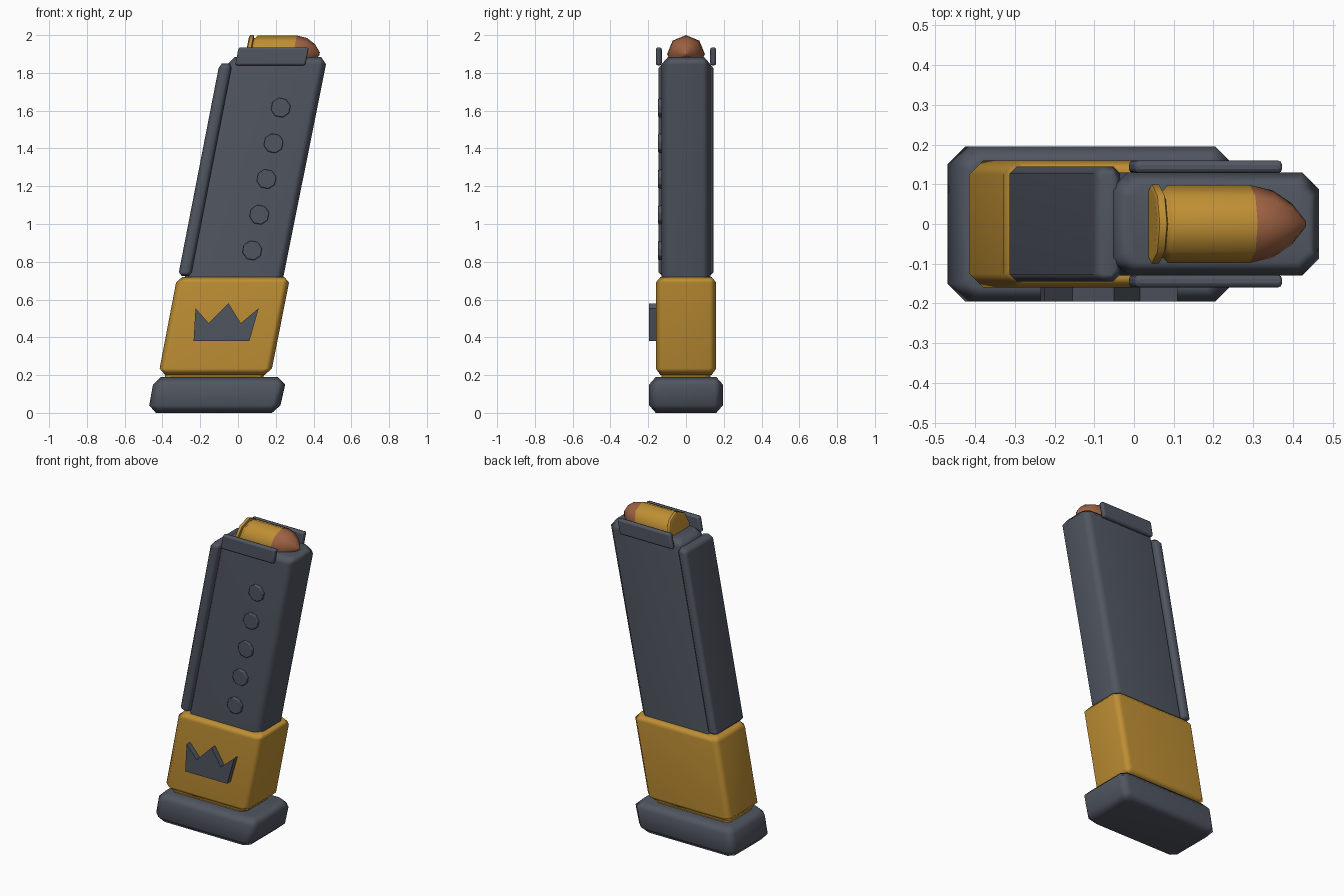
import bpy, bmesh
from math import sin, cos, pi, radians

LEAN = 0.2  # sideways lean per unit of height

cube = bpy.data.objects.get("Cube")
if cube:
    bpy.data.objects.remove(cube, do_unlink=True)


def material(name, rgb):
    m = bpy.data.materials.new(name)
    m.use_nodes = True
    m.diffuse_color = (*rgb, 1)
    m.node_tree.nodes["Principled BSDF"].inputs["Base Color"].default_value = (*rgb, 1)
    return m


steel = material("dark_steel", (0.08, 0.092, 0.118))
brass = material("brass_gold", (0.52, 0.275, 0.034))
copper = material("copper", (0.34, 0.12, 0.055))


def finish(name, bm, mats, bevel=0, angle=60):
    bmesh.ops.recalc_face_normals(bm, faces=bm.faces)
    mesh = bpy.data.meshes.new(name)
    bm.to_mesh(mesh)
    bm.free()
    for m in mats:
        mesh.materials.append(m)
    obj = bpy.data.objects.new(name, mesh)
    bpy.context.collection.objects.link(obj)
    mesh.shade_smooth()
    mesh.set_sharp_from_angle(angle=radians(angle))
    if bevel:
        mod = obj.modifiers.new("Bevel", "BEVEL")
        mod.width = bevel
        mod.segments = 2
    obj.modifiers.new("Weighted", "WEIGHTED_NORMAL").keep_sharp = True
    return obj


def bridge(bm, a, b, index=0):
    for i in range(len(a)):
        j = (i + 1) % len(a)
        bm.faces.new((a[i], a[j], b[j], b[i])).material_index = index


def loft(name, mat, sections):
    """Stack of chamfered rectangles: z, x min, x max, half depth, chamfer."""
    bm = bmesh.new()
    rings = []
    for z, a, b, h, c in sections:
        half = [(a, c - h), (a + c, -h), (b - c, -h), (b, c - h)]
        outline = half + [(x, -y) for x, y in reversed(half)]
        rings.append([bm.verts.new((x, y, z)) for x, y in outline])
    for lo, hi in zip(rings, rings[1:]):
        bridge(bm, lo, hi)
    bm.faces.new(rings[0])
    bm.faces.new(rings[-1])
    return finish(name, bm, [mat])


def plate(name, mat, outline, y0, y1, bevel=0):
    """Front-facing outline (x, z) given thickness along y."""
    bm = bmesh.new()
    a, b = ([bm.verts.new((x, y, z)) for x, z in outline] for y in (y0, y1))
    bridge(bm, a, b)
    bm.faces.new(a)
    bm.faces.new(b)
    return finish(name, bm, [mat], bevel, 35)


# Base foot
loft("base_foot", steel, [
    (0, -0.435, 0.18, 0.16, 0.03), (0.04, -0.47, 0.225, 0.195, 0.045),
    (0.15, -0.45, 0.25, 0.195, 0.045), (0.19, -0.41, 0.21, 0.16, 0.03)])

# Gold sleeve with a narrow neck under it
loft("sleeve_neck", brass, [
    (0.18, -0.39, 0.13, 0.13, 0.03), (0.23, -0.38, 0.15, 0.13, 0.03)])
loft("gold_sleeve", brass, [
    (0.2, -0.385, 0.14, 0.135, 0.03), (0.235, -0.415, 0.18, 0.16, 0.035),
    (0.69, -0.328, 0.27, 0.16, 0.035), (0.72, -0.295, 0.245, 0.135, 0.03)])

# Leaning main body and the raised spine behind it
loft("main_body", steel, [
    (0.68, -0.29, 0.232, 0.13, 0.042), (1.845, -0.057, 0.466, 0.13, 0.042),
    (1.885, -0.015, 0.44, 0.095, 0.03)])
loft("back_spine", steel, [
    (0.725, -0.298, -0.26, 0.125, 0.012), (0.745, -0.313, -0.245, 0.145, 0.018),
    (1.825, -0.103, -0.035, 0.145, 0.018), (1.85, -0.085, -0.045, 0.125, 0.012)])

# Feed lips on both sides
lip = [(-0.015, 1.84), (0.357, 1.84), (0.375, 1.935), (0.003, 1.935)]
for side, name in ((-1, "right_feed_lip"), (1, "left_feed_lip")):
    plate(name, steel, lip, side * 0.128, side * 0.16, 0.011)

# Row of studs following the lean
for k in range(5):
    z = 0.86 + k * 0.189
    x = 0.075 + (z - 0.86) * LEAN
    ring = [(x + 0.053 * cos(i * pi / 4 + 0.2), z + 0.053 * sin(i * pi / 4 + 0.2))
            for i in range(8)]
    plate(f"stud_{k + 1}", steel, ring, -0.147, -0.12, 0.005)

# Raised zigzag ornament
plate("crown_ornament", steel, [
    (-0.235, 0.38), (0.06, 0.38), (0.11, 0.555), (0.015, 0.475),
    (-0.05, 0.58), (-0.155, 0.475), (-0.225, 0.555)], -0.195, -0.15)

# Cartridge: eight-sided profile swept along x, sheared with the lean
bm = bmesh.new()
profile = [(0.04, 0.09), (0.045, 0.1), (0.063, 0.1), (0.068, 0.086), (0.075, 0.086),
           (0.085, 0.098), (0.292, 0.098), (0.35, 0.084), (0.397, 0.052), (0.432, 0.008)]
rings = []
for x, r in profile:
    ring = []
    for i in range(8):
        dz = r * cos(i * pi / 4)
        ring.append(bm.verts.new((x + LEAN * dz, r * sin(i * pi / 4), 1.9 + dz)))
    rings.append(ring)
for k, (a, b) in enumerate(zip(rings, rings[1:])):
    bridge(bm, a, b, 1 if k > 5 else 0)
bm.faces.new(rings[0])
bm.faces.new(rings[-1]).material_index = 1
finish("cartridge", bm, [brass, copper], angle=50)
